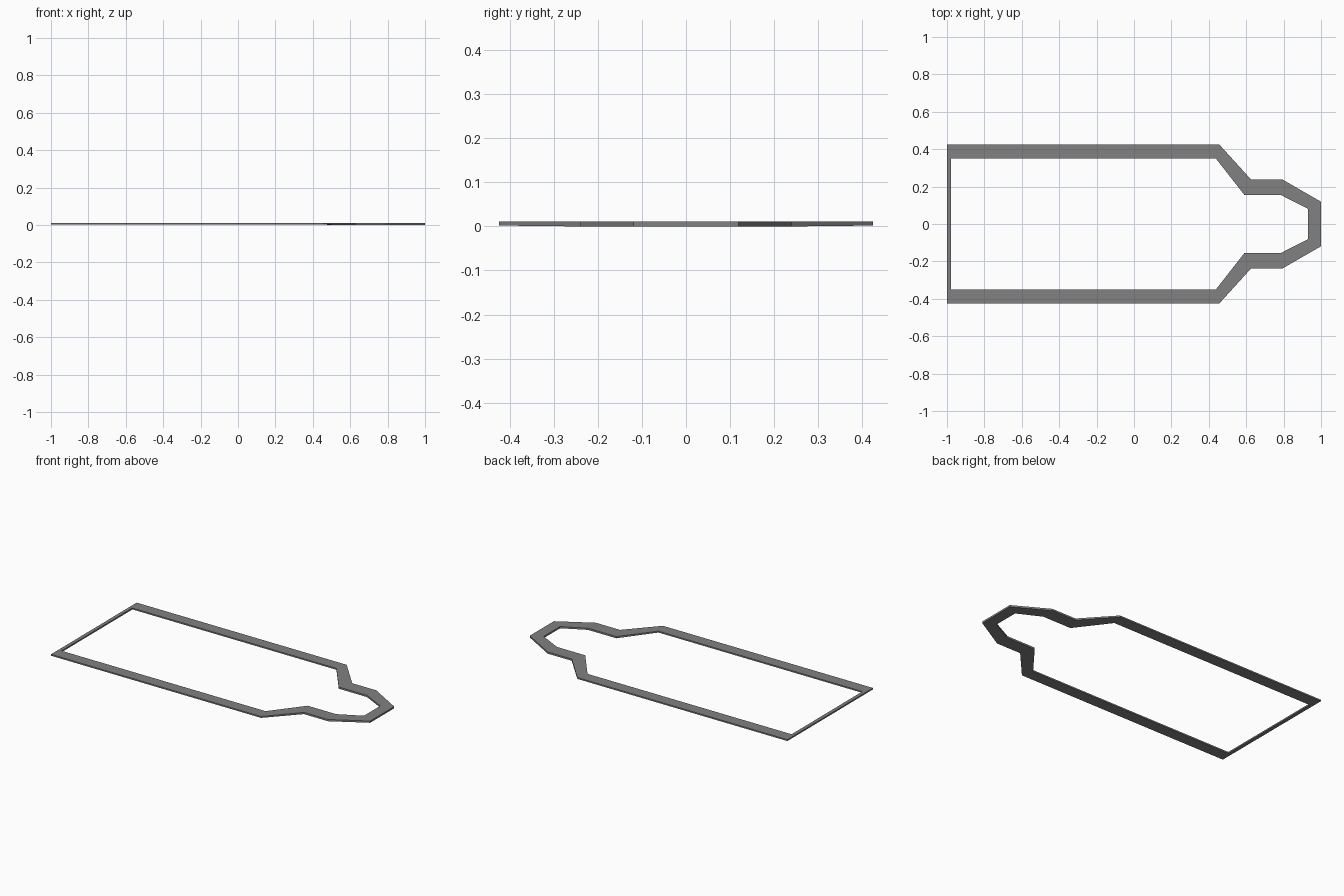
import bpy, bmesh

if "Cube" in bpy.data.objects:
    bpy.data.objects.remove(bpy.data.objects["Cube"])

# Half outline stations: outer xy, inner xy, underside height
HALF = [
    ((-1.0, 0.424), (-0.978, 0.351), 0.002),
    ((0.457, 0.424), (0.437, 0.351), 0.002),
    ((0.625, 0.239), (0.591, 0.154), 0.0),
    ((0.792, 0.239), (0.787, 0.154), 0.0),
    ((1.0, 0.119), (0.93, 0.081), 0.0),
]
TOP = 0.011

# Mirror the half outline across y to get a closed loop of stations
flip = lambda p: (p[0], -p[1])
stations = HALF + [(flip(o), flip(i), z) for o, i, z in reversed(HALF)]

# Flat rim: a four-sided section swept around the outline
bm = bmesh.new()
rings = []
for outer, inner, low in stations:
    rings.append([bm.verts.new(co) for co in (
        (*outer, low), (*outer, TOP), (*inner, TOP), (*inner, low))])
for k, a in enumerate(rings):
    b = rings[(k + 1) % len(rings)]
    for j in range(4):
        n = (j + 1) % 4
        bm.faces.new((a[j], a[n], b[n], b[j]))
bmesh.ops.recalc_face_normals(bm, faces=bm.faces)

mesh = bpy.data.meshes.new("outline_frame")
bm.to_mesh(mesh)
bm.free()
frame = bpy.data.objects.new("outline_frame", mesh)
bpy.context.collection.objects.link(frame)

# Dark grey finish
dark = bpy.data.materials.new("dark_grey")
dark.diffuse_color = (0.22, 0.22, 0.22, 1)
dark.use_nodes = True
dark.node_tree.nodes["Principled BSDF"].inputs["Base Color"].default_value = dark.diffuse_color
mesh.materials.append(dark)
